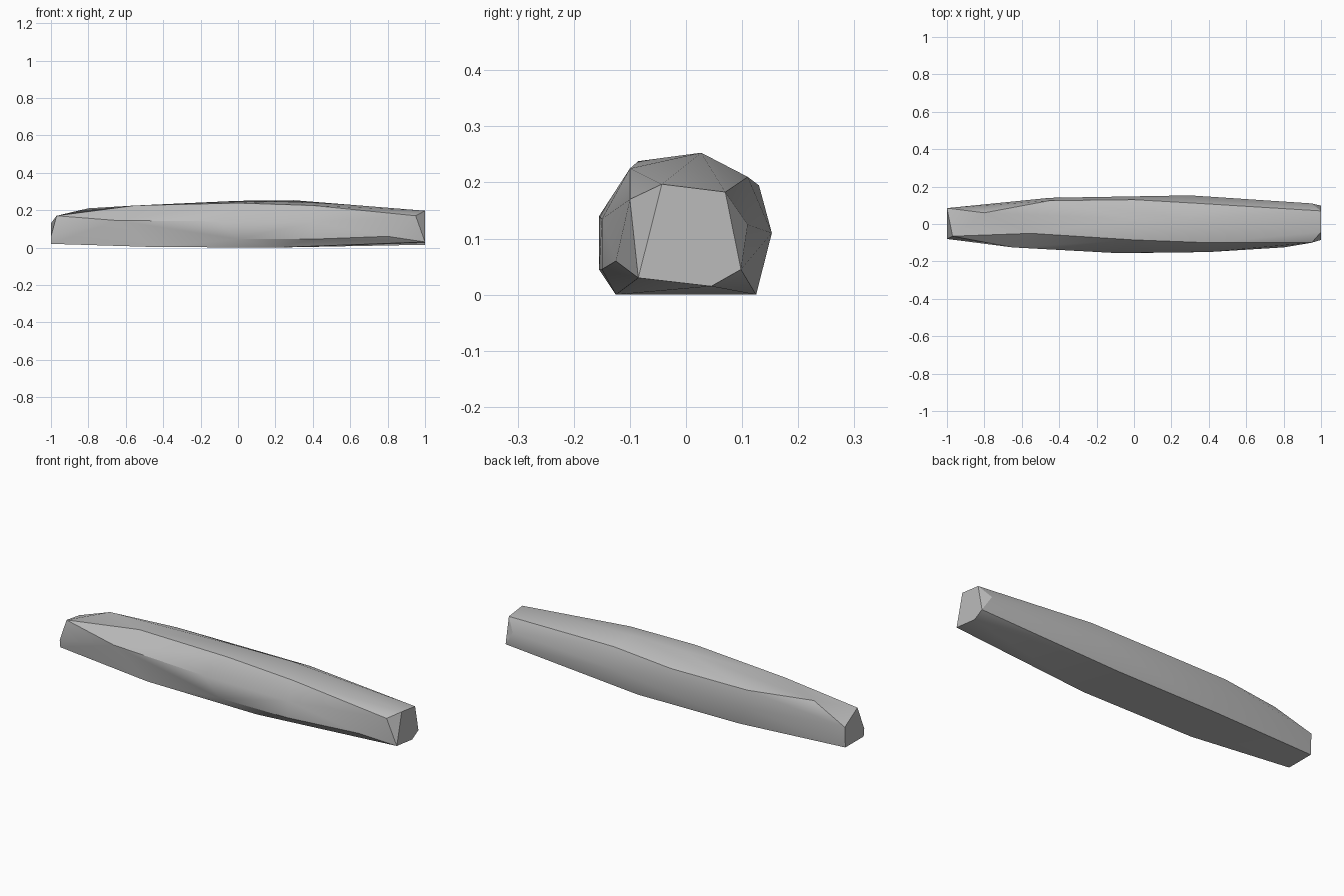
import bpy
import bmesh
import math

default_cube = bpy.data.objects.get("Cube")
if default_cube:
    bpy.data.objects.remove(default_cube, do_unlink=True)


def flat_material(name, colour):
    material = bpy.data.materials.new(name)
    material.use_nodes = True
    material.diffuse_color = colour
    shader = material.node_tree.nodes["Principled BSDF"]
    shader.inputs["Base Color"].default_value = colour
    return material


def convex_stone(name, ridges, material):
    """Wrap a hull around the corner points of all ridges."""
    bm = bmesh.new()
    for ridge in ridges:
        for corner in ridge:
            bm.verts.new(corner)
    hull = bmesh.ops.convex_hull(bm, input=bm.verts[:])
    # drop any corner the hull has swallowed
    loose = [v for v in bm.verts if not v.link_faces]
    bmesh.ops.delete(bm, geom=loose, context="VERTS")
    bmesh.ops.recalc_face_normals(bm, faces=bm.faces[:])
    mesh = bpy.data.meshes.new(name)
    bm.to_mesh(mesh)
    bm.free()
    mesh.materials.append(material)
    stone = bpy.data.objects.new(name, mesh)
    bpy.context.collection.objects.link(stone)
    return stone


# ridges run along the length of the stone, each a row of (x, y, z) corners
right_end = [(1, -.085, .03), (1, .045, .015), (1, .098, .045),
             (1, .07, .183), (1, -.043, .197)]
left_end = [(-1, -.08, .06), (-1, -.075, .02), (-1, .08, .02),
            (-1, .085, .13), (-.97, -.065, .17)]
front_base = [(-.45, -.125, .003), (.2, -.125, 0)]
back_base = [(-.4, .12, .003), (.2, .125, 0)]
front_low = [(0, -.155, .045), (.4, -.15, .045), (.8, -.125, .06)]
front_mid = [(-.65, -.125, .145), (-.1, -.155, .14),
             (.4, -.15, .135), (.95, -.1, .17)]
front_top = [(-.55, -.05, .225), (0, -.085, .238), (.4, -.1, .225)]
crown = [(-.8, .06, .21), (0, .027, .25), (.3, .027, .253)]
back_top = [(-.45, .125, .197), (0, .13, .195), (.35, .11, .21)]
back_mid = [(-.45, .14, .11), (.3, .153, .11), (.95, .11, .125)]

grey = flat_material("stone grey", (.5, .5, .5, 1))
stone = convex_stone(
    "long_stone",
    [right_end, left_end, front_base, back_base, front_low,
     front_mid, front_top, crown, back_top, back_mid],
    grey,
)

# soft facets, with only the strong creases kept crisp
bpy.ops.object.select_all(action="DESELECT")
stone.select_set(True)
bpy.context.view_layer.objects.active = stone
bpy.ops.object.shade_smooth_by_angle(angle=math.radians(30))
